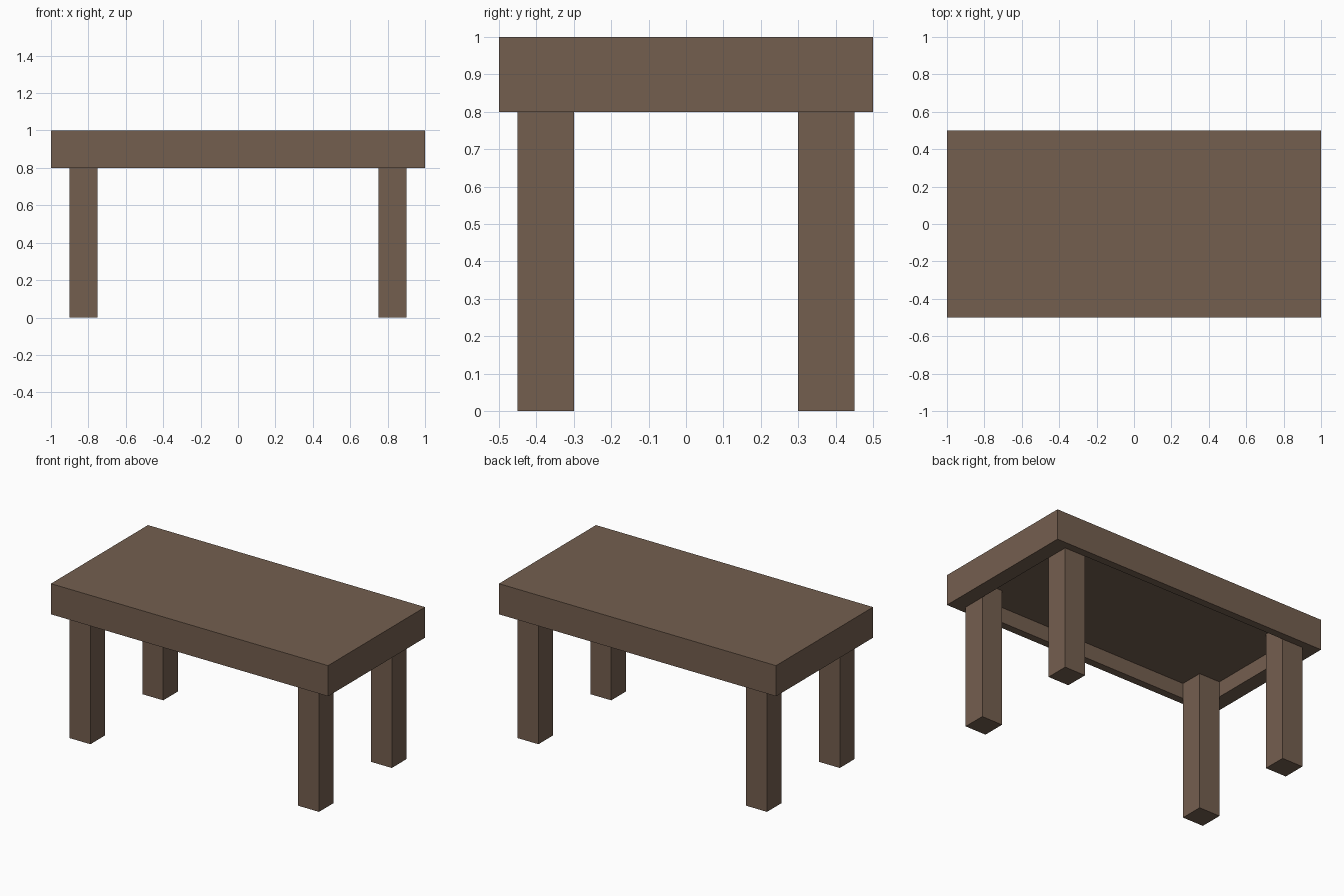
import bpy
import bmesh
from mathutils import Matrix, Vector

if "Cube" in bpy.data.objects:
    bpy.data.objects.remove(bpy.data.objects["Cube"])

wood = bpy.data.materials.new("brown wood")
wood.diffuse_color = (0.175, 0.114, 0.078, 1.0)
wood.use_nodes = True
wood.node_tree.nodes["Principled BSDF"].inputs["Base Color"].default_value = wood.diffuse_color


def make_box(name, lo, hi):
    """Axis-aligned box between two corners."""
    lo, hi = Vector(lo), Vector(hi)
    bm = bmesh.new()
    size = hi - lo
    mat = Matrix.Translation((lo + hi) / 2) @ Matrix.Diagonal((*size, 1))
    bmesh.ops.create_cube(bm, size=1, matrix=mat)
    return finish(name, bm)


def finish(name, bm):
    bmesh.ops.recalc_face_normals(bm, faces=bm.faces)
    mesh = bpy.data.meshes.new(name)
    bm.to_mesh(mesh)
    bm.free()
    mesh.materials.append(wood)
    obj = bpy.data.objects.new(name, mesh)
    bpy.context.collection.objects.link(obj)
    return obj


# Table top: slab with a shallow recess underneath, leaving a rim
BOTTOM, CEILING = 0.8, 0.9
bm = bmesh.new()
bmesh.ops.create_cube(bm, size=1, matrix=Matrix.Translation((0, 0, 0.9))
                      @ Matrix.Diagonal((2, 1, 0.2, 1)))
under = min(bm.faces, key=lambda f: f.calc_center_median().z)
bmesh.ops.inset_individual(bm, faces=[under], thickness=0.05)
for v in under.verts:
    v.co.x = 0.9 if v.co.x > 0 else -0.9
    v.co.y = 0.45 if v.co.y > 0 else -0.45
ext = bmesh.ops.extrude_discrete_faces(bm, faces=[under])
for v in ext["faces"][0].verts:
    v.co.z = CEILING
finish("table_top", bm)

# Four legs standing in the corners of the recess
for sx, side in ((-1, "left"), (1, "right")):
    for sy, end in ((-1, "front"), (1, "back")):
        xs = sorted((sx * 0.75, sx * 0.9))
        ys = sorted((sy * 0.3, sy * 0.45))
        make_box(f"{end}_{side}_leg", (xs[0], ys[0], 0), (xs[1], ys[1], CEILING))
